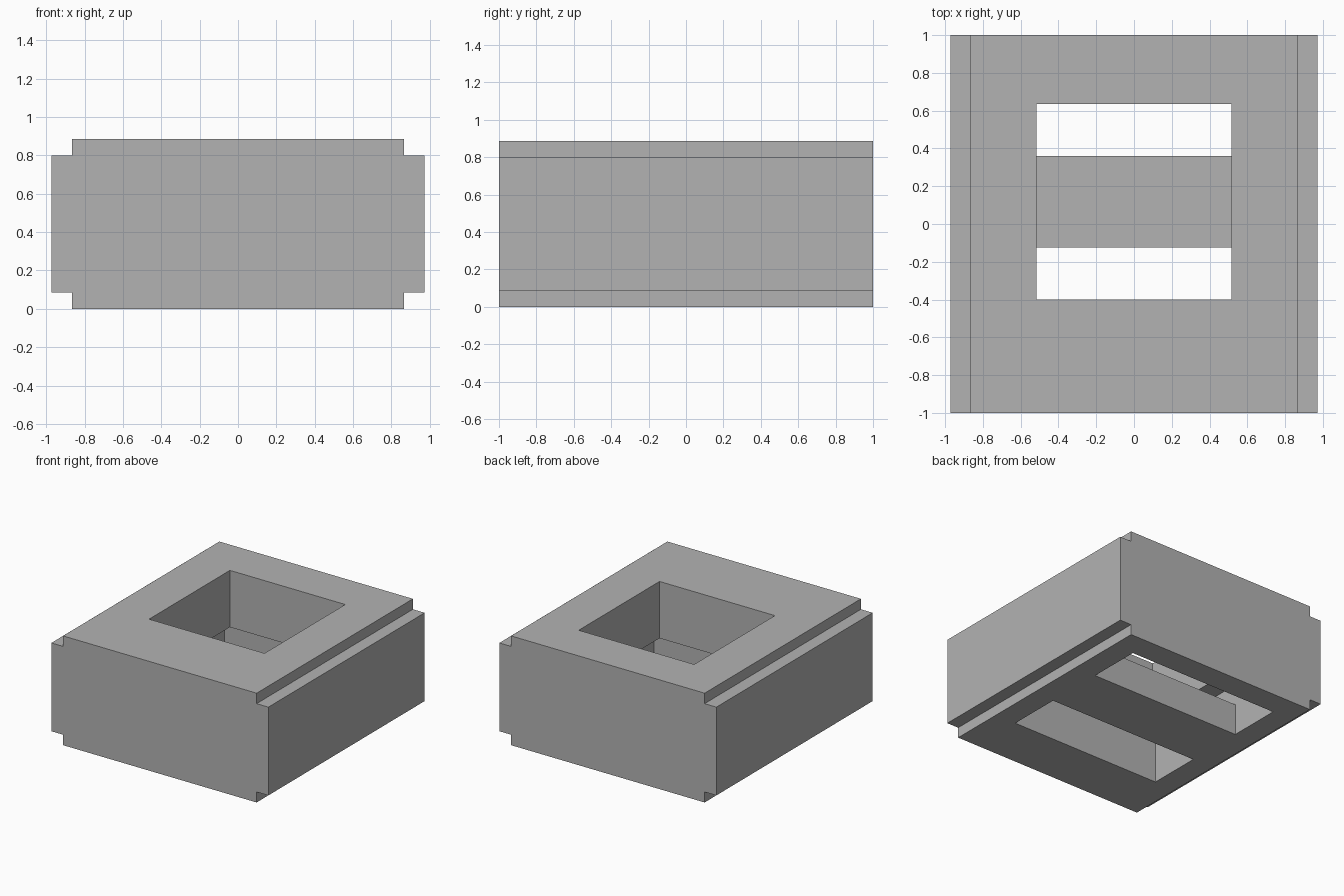
import bpy
import bmesh

cube = bpy.data.objects.get("Cube")
if cube:
    bpy.data.objects.remove(cube, do_unlink=True)

HEIGHT = 0.885
HOLE_Y = 0.1175     # centre of the openings along the depth

grey = bpy.data.materials.new("mid_grey")
grey.use_nodes = True
colour = (0.45, 0.45, 0.45, 1)
grey.diffuse_color = colour
grey.node_tree.nodes["Principled BSDF"].inputs["Base Color"].default_value = colour


def prism(name, outline, y0, y1):
    """Extrude an x-z outline from y0 to y1."""
    bm = bmesh.new()
    face = bm.faces.new([bm.verts.new((x, y0, z)) for x, z in outline])
    result = bmesh.ops.extrude_face_region(bm, geom=[face])
    moved = [v for v in result["geom"] if isinstance(v, bmesh.types.BMVert)]
    bmesh.ops.translate(bm, verts=moved, vec=(0, y1 - y0, 0))
    bmesh.ops.recalc_face_normals(bm, faces=bm.faces)
    mesh = bpy.data.meshes.new(name)
    bm.to_mesh(mesh)
    bm.free()
    mesh.materials.append(grey)
    obj = bpy.data.objects.new(name, mesh)
    bpy.context.collection.objects.link(obj)
    return obj


def box(name, half_x, y0, y1, z0, z1):
    outline = [(-half_x, z0), (half_x, z0), (half_x, z1), (-half_x, z1)]
    return prism(name, outline, y0, y1)


def cut(target, cutter):
    """Subtract the cutter, apply the result and discard the cutter."""
    cutter.hide_render = True
    mod = target.modifiers.new("opening", 'BOOLEAN')
    mod.operation = 'DIFFERENCE'
    mod.solver = 'EXACT'
    mod.object = cutter
    bpy.context.view_layer.objects.active = target
    bpy.ops.object.modifier_apply(modifier=mod.name)
    bpy.data.objects.remove(cutter, do_unlink=True)


# Block body with a square notch along each long edge
OUTER, INNER, LOW, HIGH = 0.972, 0.867, 0.085, 0.80
right_half = [(INNER, 0), (INNER, LOW), (OUTER, LOW),
              (OUTER, HIGH), (INNER, HIGH), (INNER, HEIGHT)]
left_half = [(-x, z) for x, z in reversed(right_half)]
body = prism("block_body", right_half + left_half, -1, 1)

# Wide lower chamber, then the narrower square well above it
CHAMBER, WELL, LEDGE = 0.68, 0.517, 0.425
cut(body, box("chamber_cutter", CHAMBER, HOLE_Y - CHAMBER, HOLE_Y + CHAMBER, -0.2, LEDGE))
cut(body, box("well_cutter", WELL, HOLE_Y - WELL, HOLE_Y + WELL, LEDGE - 0.1, HEIGHT + 0.2))

# Flat crossbar spanning the chamber at the bottom
BAR = 0.243
box("crossbar", CHAMBER, HOLE_Y - BAR, HOLE_Y + BAR, 0, 0.255)
